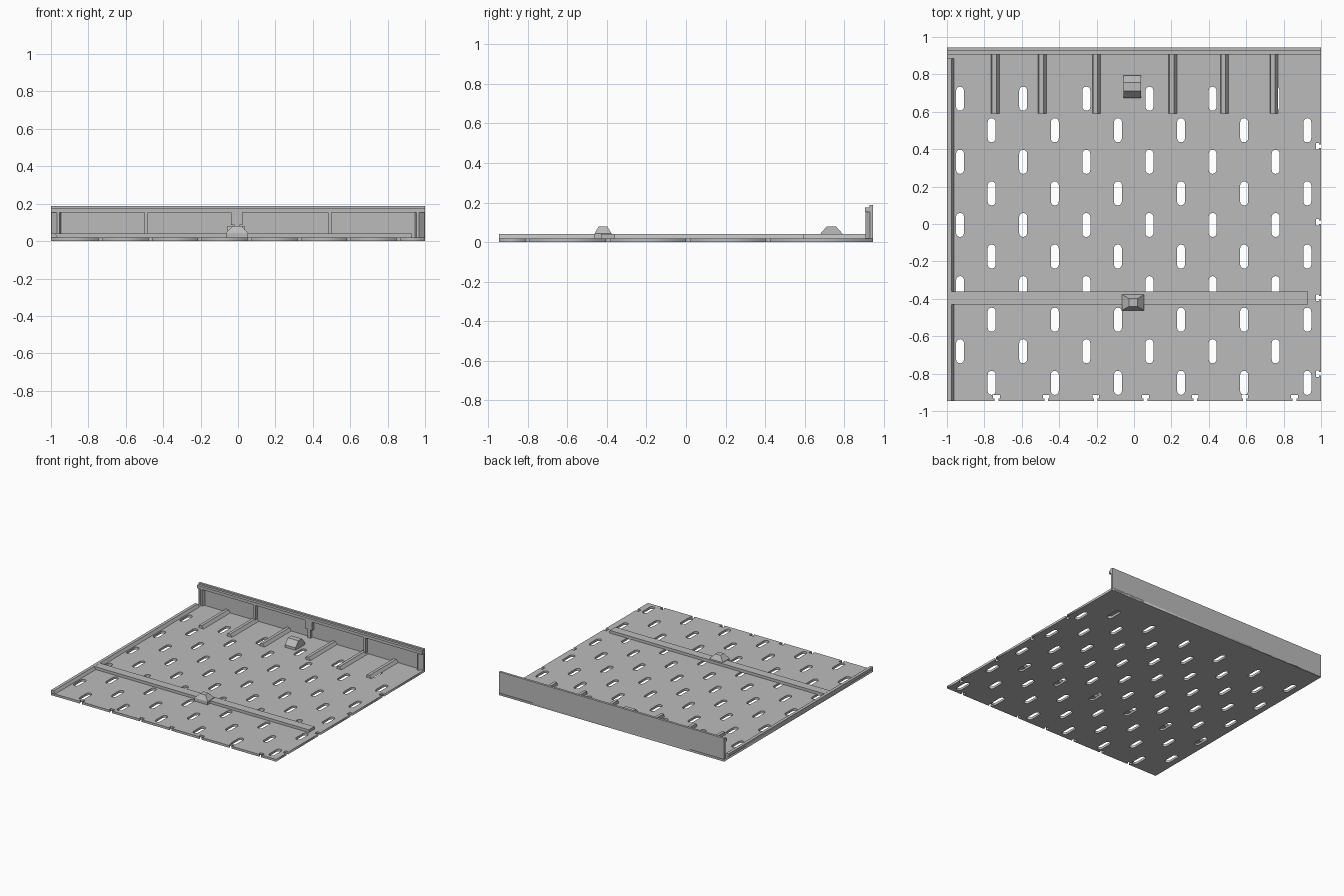
import bpy, bmesh, math
from mathutils import Vector

if "Cube" in bpy.data.objects:
    bpy.data.objects.remove(bpy.data.objects["Cube"])

grey = bpy.data.materials.new("light grey plastic")
grey.use_nodes = True
colour = (0.5, 0.5, 0.5, 1)
grey.diffuse_color = colour
grey.node_tree.nodes["Principled BSDF"].inputs["Base Color"].default_value = colour

BACK = 0.945
TOP = 0.018     # upper face of the plate
RIB = 0.04      # upper face of the ribs


def finish(name, bm):
    bmesh.ops.recalc_face_normals(bm, faces=bm.faces)
    mesh = bpy.data.meshes.new(name)
    bm.to_mesh(mesh)
    bm.free()
    mesh.materials.append(grey)
    obj = bpy.data.objects.new(name, mesh)
    bpy.context.collection.objects.link(obj)
    return obj


def prism(name, profile, axis, start, end):
    """Extrude a closed profile along x (yz profile), y (xz) or z (xy)."""
    place = {"x": lambda a, b: (start, a, b),
             "y": lambda a, b: (a, start, b),
             "z": lambda a, b: (a, b, start)}[axis]
    bm = bmesh.new()
    face = bm.faces.new([bm.verts.new(place(a, b)) for a, b in profile])
    new = bmesh.ops.extrude_face_region(bm, geom=[face])["geom"]
    shift = Vector([end - start if axis == a else 0 for a in "xyz"])
    bmesh.ops.translate(bm, vec=shift, verts=[v for v in new if isinstance(v, bmesh.types.BMVert)])
    return finish(name, bm)


def box(name, x0, x1, y0, y1, z0, z1):
    return prism(name, [(x0, y0), (x1, y0), (x1, y1), (x0, y1)], "z", z0, z1)


def frustum(name, low, high, z0, z1):
    bm = bmesh.new()
    rings = []
    for (x0, x1, y0, y1), z in ((low, z0), (high, z1)):
        rings.append([bm.verts.new((x, y, z)) for x, y in ((x0, y0), (x1, y0), (x1, y1), (x0, y1))])
    bm.faces.new(rings[0])
    bm.faces.new(rings[1])
    for i in range(4):
        j = (i + 1) % 4
        bm.faces.new((rings[0][i], rings[0][j], rings[1][j], rings[1][i]))
    return finish(name, bm)


def slot(cx, cy, radius=0.0215, straight=0.043, steps=6):
    """Outline of an upright rounded slot."""
    pts = []
    for side, first in ((1, 0), (-1, math.pi)):
        for i in range(steps + 1):
            a = first + math.pi * i / steps
            pts.append((cx + radius * math.cos(a), cy + side * straight + radius * math.sin(a)))
    return pts


# Base plate: outline with keyhole notches on the front and the left edge
outline = [(-1, -BACK)]
for i in range(7):
    x = -0.735 + 0.2655 * i
    outline += [(x - 0.01, -BACK), (x - 0.01, -0.932), (x - 0.018, -0.932), (x - 0.018, -0.915),
                (x + 0.018, -0.915), (x + 0.018, -0.932), (x + 0.01, -0.932), (x + 0.01, -BACK)]
outline.append((1, -BACK))
for i in range(4):
    y = -0.8 + 0.405 * i
    outline += [(1, y - 0.01), (0.988, y - 0.01), (0.988, y - 0.018), (0.973, y - 0.018),
                (0.973, y + 0.018), (0.988, y + 0.018), (0.988, y + 0.01), (1, y + 0.01)]
outline += [(1, BACK), (-1, BACK)]

# Staggered slots
loops = [outline]
for row in range(10):
    start = -0.93 if row % 2 == 0 else -0.761
    for col in range(6):
        loops.append(slot(start + 0.3375 * col, 0.67 - 0.1688 * row))

curve = bpy.data.curves.new("base_plate_outline", "CURVE")
curve.dimensions = "2D"
curve.fill_mode = "BOTH"
curve.extrude = TOP / 2
for loop in loops:
    spline = curve.splines.new("POLY")
    spline.points.add(len(loop) - 1)
    for point, (x, y) in zip(spline.points, loop):
        point.co = (x, y, 0, 1)
    spline.use_cyclic_u = True
source = bpy.data.objects.new("base_plate_source", curve)
bpy.context.collection.objects.link(source)
bm = bmesh.new()
bm.from_mesh(source.to_mesh())
source.to_mesh_clear()
bpy.data.objects.remove(source)
bmesh.ops.remove_doubles(bm, verts=bm.verts, dist=0.0001)
bmesh.ops.translate(bm, vec=(0, 0, TOP / 2), verts=bm.verts)
finish("base_plate", bm)

# Side rail with a sloping inner face, and the long cross rib joining it
prism("side_rail", [(-1, TOP), (-1, RIB), (-0.976, RIB), (-0.962, TOP)], "y", -BACK, 0.885)
box("cross_rib", -0.975, 0.93, -0.43, -0.36, TOP - 0.004, RIB)

# Short stiffening ribs in front of the back wall
for i, x in enumerate((-0.742, -0.49, -0.2, 0.207, 0.484, 0.749)):
    prism(f"stiffening_rib_{i + 1}",
          [(x - 0.022, TOP), (x - 0.018, RIB), (x + 0.006, RIB), (x + 0.022, TOP)],
          "y", 0.592, 0.932)

# Back wall with a stepped overhanging lip
prism("back_wall",
      [(0.93, 0), (BACK, 0), (BACK, 0.187), (0.926, 0.187), (0.926, 0.175),
       (0.905, 0.175), (0.905, 0.152), (0.93, 0.152)], "x", -1, 1)

# Wall posts and tapered end posts
for name, x in (("right", -0.49), ("left", 0.49)):
    box(f"wall_post_{name}", x - 0.01, x + 0.01, 0.906, 0.932, TOP, 0.155)
box("wall_post_centre", -0.018, 0.008, 0.906, 0.932, TOP, 0.155)
box("wall_post_block", -0.038, 0.024, 0.906, 0.932, 0.085, 0.155)
for name, s in (("right", -1), ("left", 1)):
    prism(f"end_post_{name}",
          [(s * 0.945, 0.932), (s * 0.955, 0.906), (s * 0.967, 0.906), (s, 0.932)],
          "z", TOP, 0.155)

# Front catch: pyramid stub on a block astride the cross rib
base = (-0.065, 0.053, -0.462, -0.376)
box("front_catch_base", *base, TOP, RIB + 0.003)
frustum("front_catch_top", base, (-0.028, 0.02, -0.441, -0.398), RIB + 0.003, 0.08)

# Rear catch: ridge with sloping front and back
prism("rear_catch",
      [(0.675, TOP), (0.675, 0.038), (0.712, 0.08), (0.757, 0.08), (0.795, 0.038), (0.795, TOP)],
      "x", -0.055, 0.038)
